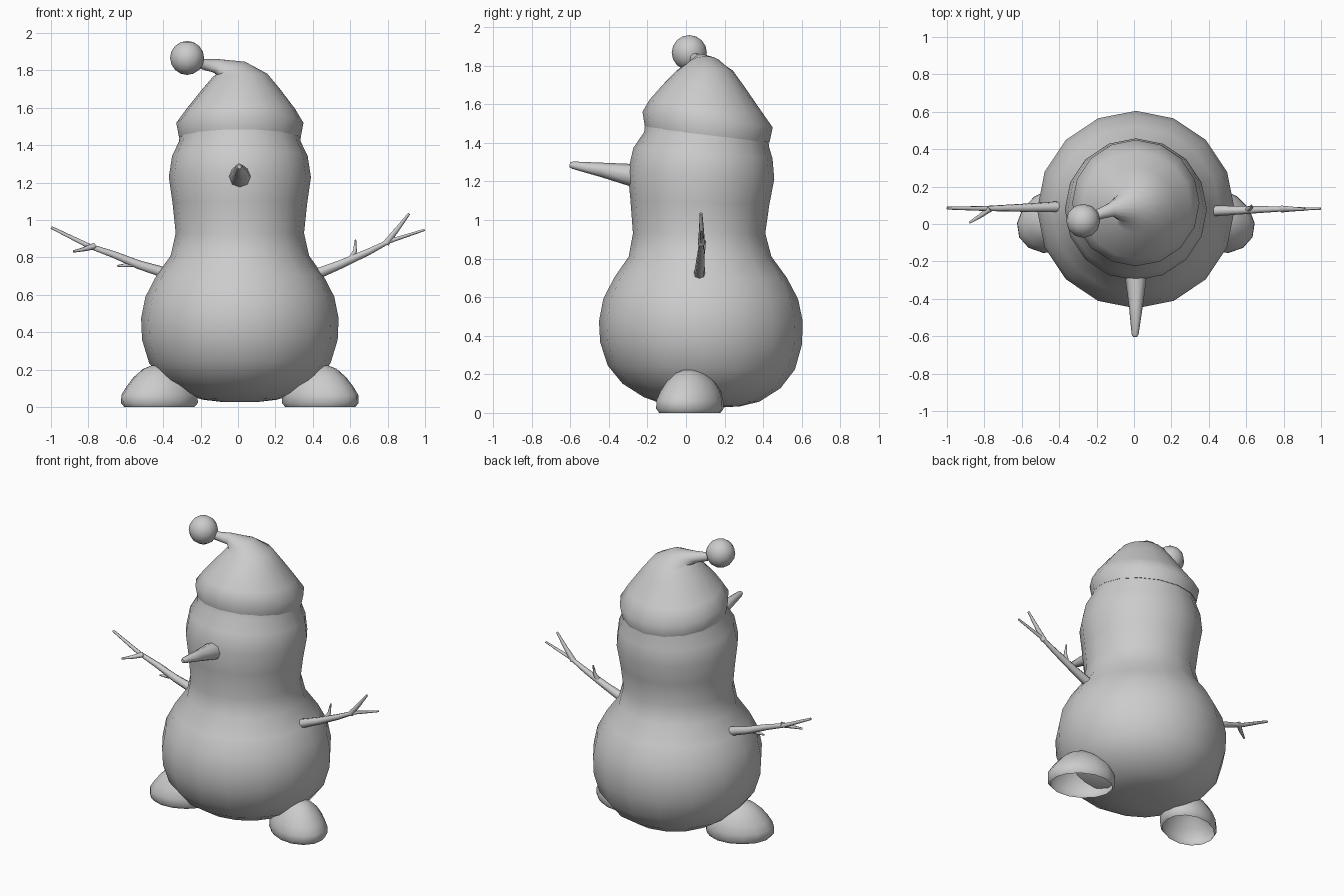
import bpy, bmesh, math
from mathutils import Vector, Matrix

CX = 0.01  # left-right middle of the body


def loft(name, rings, sides, caps=(True, True), matrix=None):
    """Skin circles given as (centre, radius, normal)."""
    bm = bmesh.new()
    loops = []
    for c, r, n in rings:
        q = Vector((0, 0, 1)).rotation_difference(Vector(n).normalized())
        loops.append([bm.verts.new(Vector(c) + q @ Vector((
            r * math.cos(2 * math.pi * i / sides),
            r * math.sin(2 * math.pi * i / sides), 0))) for i in range(sides)])
    for a, b in zip(loops, loops[1:]):
        for i in range(sides):
            j = (i + 1) % sides
            bm.faces.new((a[i], a[j], b[j], b[i]))
    if caps[0]:
        bm.faces.new(loops[0][::-1])
    if caps[1]:
        bm.faces.new(loops[-1])
    if matrix:
        bm.transform(matrix)
    bmesh.ops.recalc_face_normals(bm, faces=bm.faces)
    me = bpy.data.meshes.new(name)
    bm.to_mesh(me)
    bm.free()
    ob = bpy.data.objects.new(name, me)
    bpy.context.collection.objects.link(ob)
    smooth(ob)
    return ob


def smooth(ob):
    bpy.ops.object.select_all(action='DESELECT')
    ob.select_set(True)
    bpy.context.view_layer.objects.active = ob
    bpy.ops.object.shade_smooth_by_angle(angle=math.radians(60))


def tube(name, path, r0, r1, sides=7):
    """Tapered twig along a path."""
    p = [Vector(v) for v in path]
    n = len(p) - 1
    rings = [(p[i], r0 + (r1 - r0) * i / n, p[min(i + 1, n)] - p[max(i - 1, 0)])
             for i in range(n + 1)]
    return loft(name, rings, sides)


# Body and head: one turned form, leaning back toward the top (z, y, radius, tilt)
profile = [(0.028, 0.08, 0.10, 0), (0.04, 0.08, 0.20, 0.03), (0.07, 0.08, 0.30, 0.04),
           (0.14, 0.08, 0.41, 0.03), (0.235, 0.08, 0.485, 0.02), (0.36, 0.078, 0.523, 0.01),
           (0.475, 0.077, 0.528, 0), (0.59, 0.076, 0.505, 0), (0.70, 0.075, 0.448, 0),
           (0.81, 0.073, 0.37, 0), (0.93, 0.068, 0.343, 0), (1.09, 0.072, 0.36, 0.03),
           (1.23, 0.078, 0.38, 0.05), (1.345, 0.088, 0.362, 0.08), (1.42, 0.106, 0.325, 0.11),
           (1.50, 0.11, 0.32, 0.12)]
loft("body", [((CX, y, z), r, (0, t, 1)) for z, y, r, t in profile], 16)

# Pointed hat with drooping tail
loft("hat", [
    ((CX, 0.11, 1.44), 0.325, (0, 0.12, 1)),
    ((CX, 0.112, 1.52), 0.34, (0, 0.12, 1)),
    ((0.015, 0.10, 1.595), 0.29, (0, 0.10, 1)),
    ((0.017, 0.093, 1.70), 0.208, (0, 0.03, 1)),
    ((0.012, 0.097, 1.775), 0.145, (-0.05, 0, 1)),
    ((-0.04, 0.09, 1.812), 0.085, (-0.45, -0.1, 1)),
    ((-0.12, 0.077, 1.825), 0.038, (-1, -0.3, 0.3)),
    ((-0.18, 0.055, 1.832), 0.029, (-1, -0.4, 0.2)),
    ((-0.24, 0.03, 1.85), 0.026, (-1, -0.4, 0.3))], 16)

# Pompom
bpy.ops.mesh.primitive_uv_sphere_add(segments=12, ring_count=8, radius=0.091,
                                     location=(-0.272, 0.017, 1.867))
bpy.context.object.name = "pompom"
smooth(bpy.context.object)

# Carrot nose
loft("nose", [((CX, -0.27, 1.23), 0.06, (0, -1, 0.1)),
              ((CX, -0.44, 1.26), 0.037, (0, -1, 0.1)),
              ((0.006, -0.588, 1.284), 0.019, (0, -1, 0.1)),
              ((0.006, -0.603, 1.285), 0.011, (0, -1, 0.1))], 8)

# Stick arms with forks
tube("right_arm", [(0.425, 0.07, 0.715), (0.55, 0.073, 0.765), (0.70, 0.078, 0.832),
                   (0.81, 0.08, 0.888), (0.998, 0.082, 0.948)], 0.03, 0.006)
tube("right_arm_fork", [(0.79, 0.08, 0.875), (0.85, 0.08, 0.95), (0.915, 0.078, 1.035)],
     0.019, 0.007)
tube("right_arm_twig", [(0.605, 0.075, 0.79), (0.625, 0.088, 0.835), (0.628, 0.10, 0.895)],
     0.018, 0.004)
tube("left_arm", [(-0.40, 0.092, 0.72), (-0.53, 0.088, 0.76), (-0.67, 0.085, 0.817),
                  (-0.80, 0.083, 0.862), (-0.998, 0.085, 0.96)], 0.03, 0.008)
tube("left_arm_fork", [(-0.77, 0.083, 0.86), (-0.82, 0.045, 0.845), (-0.88, 0.007, 0.832)],
     0.018, 0.006)
tube("left_arm_twig", [(-0.55, 0.088, 0.765), (-0.60, 0.085, 0.758), (-0.645, 0.08, 0.755)],
     0.016, 0.005)

# Feet: rounded, open underneath, toes turned out (z, shift, half length)
foot = [(0, 0.0, 0.195), (0.022, 0.0, 0.214), (0.065, 0.0, 0.212), (0.11, -0.01, 0.193),
        (0.16, -0.012, 0.155), (0.205, -0.005, 0.095), (0.222, 0.0, 0.045)]
for side, name in ((1, "right_foot"), (-1, "left_foot")):
    m = (Matrix.Translation((CX, 0, 0)) @ Matrix.Diagonal((side, 1, 1, 1))
         @ Matrix.Translation((0.43, 0.02, 0)) @ Matrix.Rotation(math.radians(-25), 4, 'Z')
         @ Matrix.Diagonal((1, 0.78, 1, 1)))
    loft(name, [((u, 0, z), r, (0, 0, 1)) for z, u, r in foot], 14, (False, True), m)
